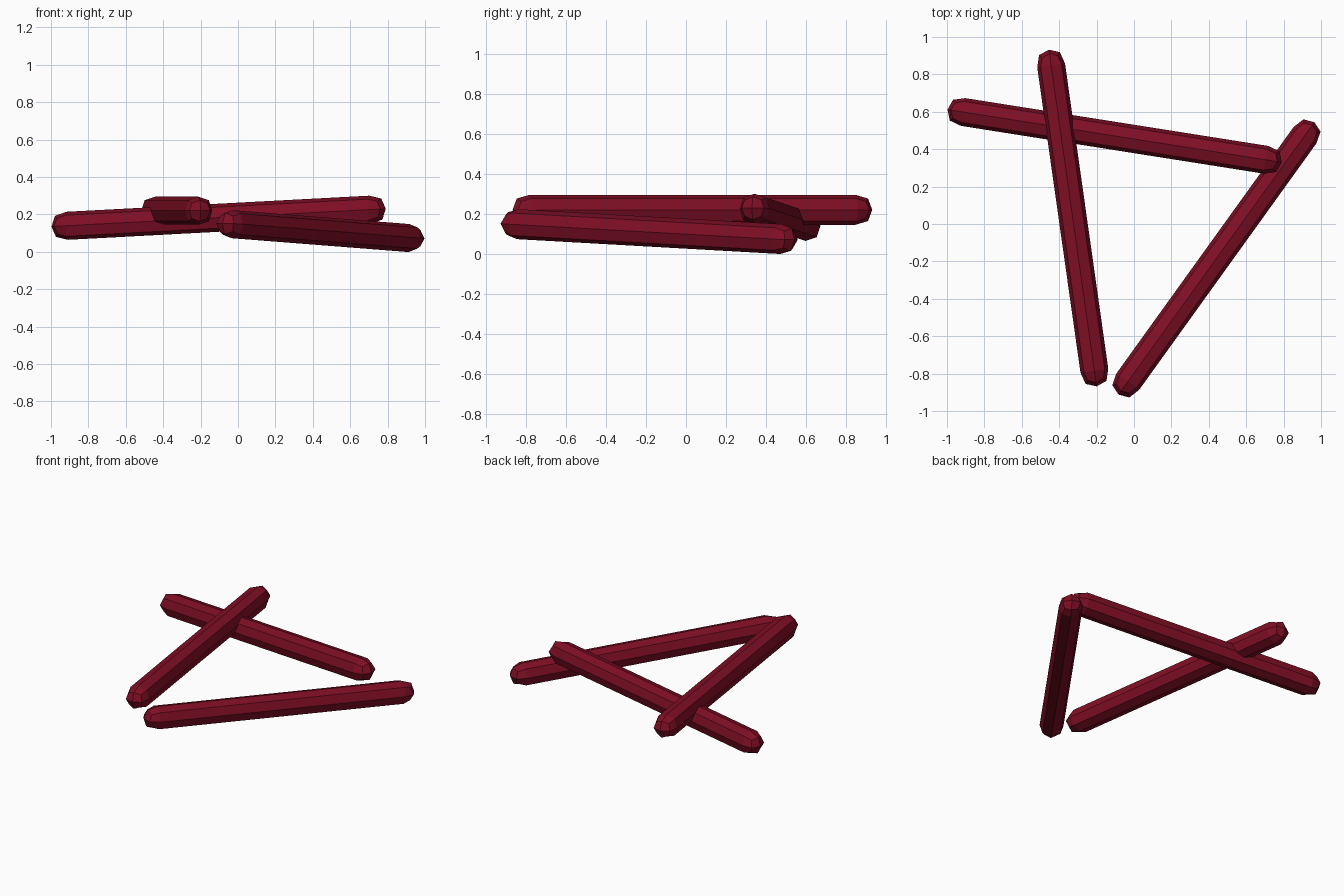
import bpy
import bmesh
from mathutils import Vector, Matrix

if "Cube" in bpy.data.objects:
    bpy.data.objects.remove(bpy.data.objects["Cube"])

HALF = 0.075     # half thickness of a stick
END = 0.17       # distance from the tip to the supporting loop

red = bpy.data.materials.new("dark_red")
red.diffuse_color = (0.215, 0.0045, 0.018, 1)
red.use_nodes = True
red.node_tree.nodes["Principled BSDF"].inputs["Base Color"].default_value = red.diffuse_color


def stick(name, start, end):
    """Square bar with a loop near each tip, rounded by one subdivision."""
    a, b = Vector(start), Vector(end)
    axis = (b - a).normalized()
    side = Vector((0, 0, 1)).cross(axis).normalized()
    up = axis.cross(side)
    length = (b - a).length

    bm = bmesh.new()
    rings = []
    for d in (0, END, length - END, length):
        rings.append([bm.verts.new(a + axis * d + side * sx * HALF + up * sy * HALF)
                      for sx, sy in ((-1, -1), (1, -1), (1, 1), (-1, 1))])
    for r0, r1 in zip(rings, rings[1:]):
        for i in range(4):
            j = (i + 1) % 4
            bm.faces.new((r0[i], r0[j], r1[j], r1[i]))
    bm.faces.new(rings[0])
    bm.faces.new(rings[-1])
    bmesh.ops.recalc_face_normals(bm, faces=bm.faces)

    mesh = bpy.data.meshes.new(name)
    bm.to_mesh(mesh)
    bm.free()
    mesh.materials.append(red)
    obj = bpy.data.objects.new(name, mesh)
    bpy.context.collection.objects.link(obj)
    sub = obj.modifiers.new("rounding", 'SUBSURF')
    sub.levels = sub.render_levels = 1
    sub.use_limit_surface = False


# Top stick lies level, resting across the middle one
stick("top_stick", (-0.455, 0.932, 0.22), (-0.20, -0.868, 0.22))
# Middle stick rises to the right and rests on the lower one
stick("middle_stick", (-0.997, 0.612, 0.135), (0.79, 0.33, 0.23))
# Lower stick slopes down to the ground at the back right
stick("lower_stick", (-0.083, -0.912, 0.152), (0.964, 0.544, 0.07))
